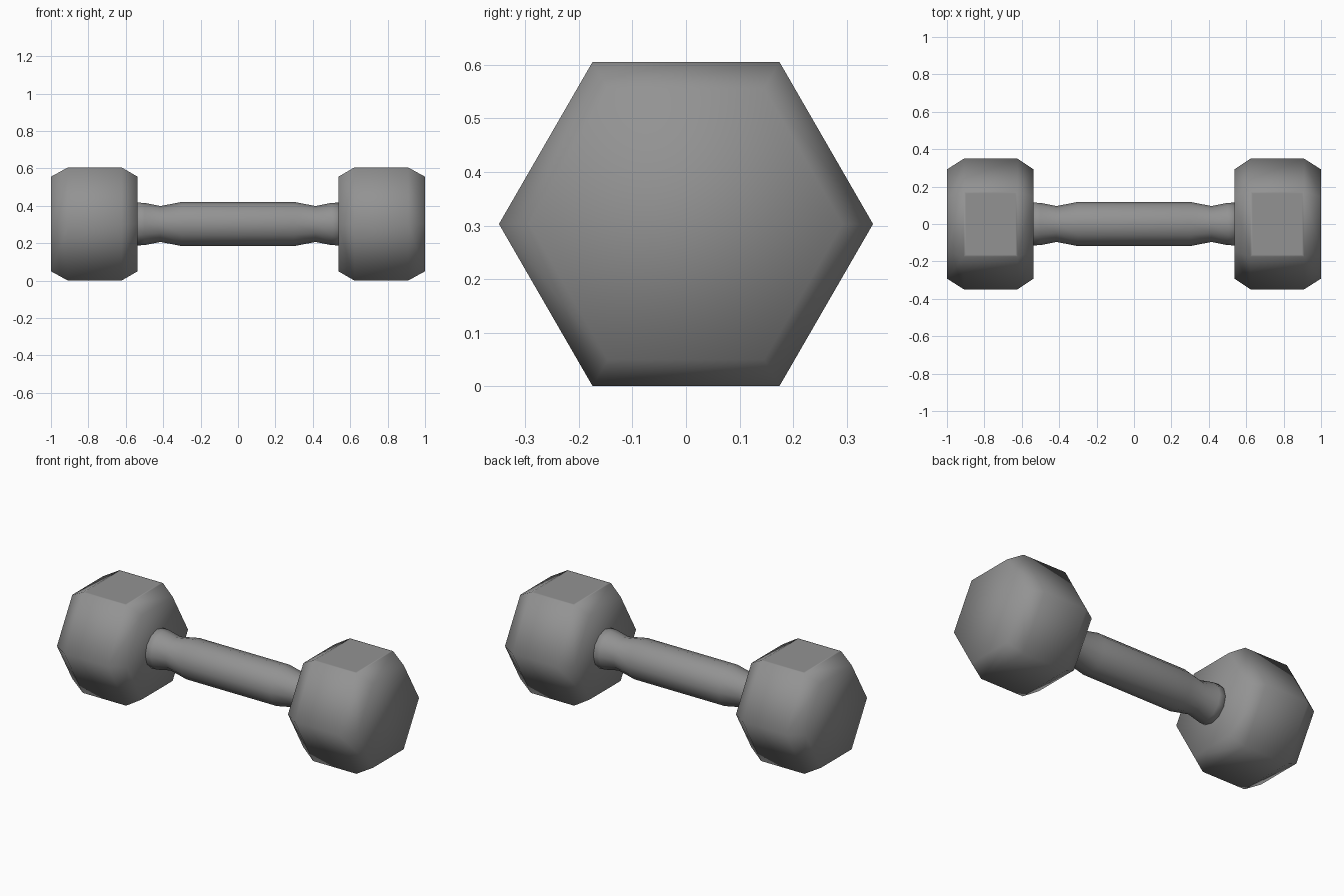
import bpy, bmesh
from math import cos, sin, tau

if "Cube" in bpy.data.objects:
    bpy.data.objects.remove(bpy.data.objects["Cube"])

CENTRE_Z = 0.303
grey = bpy.data.materials.new("dark_grey")
grey.diffuse_color = (0.29, 0.29, 0.29, 1)
grey.use_nodes = True
grey.node_tree.nodes["Principled BSDF"].inputs["Base Color"].default_value = grey.diffuse_color


def lathe_x(profile, sides):
    """Polygonal solid around the x axis from (x, radius) rings."""
    bm = bmesh.new()
    rings = [[bm.verts.new((x, r * cos(tau * i / sides), CENTRE_Z + r * sin(tau * i / sides)))
              for i in range(sides)] for x, r in profile]
    for a, b in zip(rings, rings[1:]):
        for i in range(sides):
            j = (i + 1) % sides
            bm.faces.new((a[i], a[j], b[j], b[i]))
    bm.faces.new(rings[0])
    bm.faces.new(rings[-1])
    bmesh.ops.recalc_face_normals(bm, faces=bm.faces)
    return bm


def finish(name, bm):
    for f in bm.faces:
        f.smooth = True
    mesh = bpy.data.meshes.new(name)
    bm.to_mesh(mesh)
    bm.free()
    mesh.materials.append(grey)
    obj = bpy.data.objects.new(name, mesh)
    bpy.context.collection.objects.link(obj)


# Hexagonal weights with chamfered ends and a flat patch on top
for side, name in ((-1, "left_weight"), (1, "right_weight")):
    profile = [(0.537, 0.292), (0.622, 0.349), (0.91, 0.349), (1.0, 0.292)]
    bm = lathe_x([(side * x, r) for x, r in profile], 6)
    top = [f for f in bm.faces if f.normal.z > 0.99]
    bmesh.ops.inset_individual(bm, faces=top, thickness=0.016)
    finish(name, bm)

# Grip with a narrow neck near each weight
half = [(0.30, 0.118), (0.415, 0.096), (0.50, 0.113), (0.56, 0.115)]
grip = [(-x, r) for x, r in reversed(half)] + half
finish("handle", lathe_x(grip, 12))
